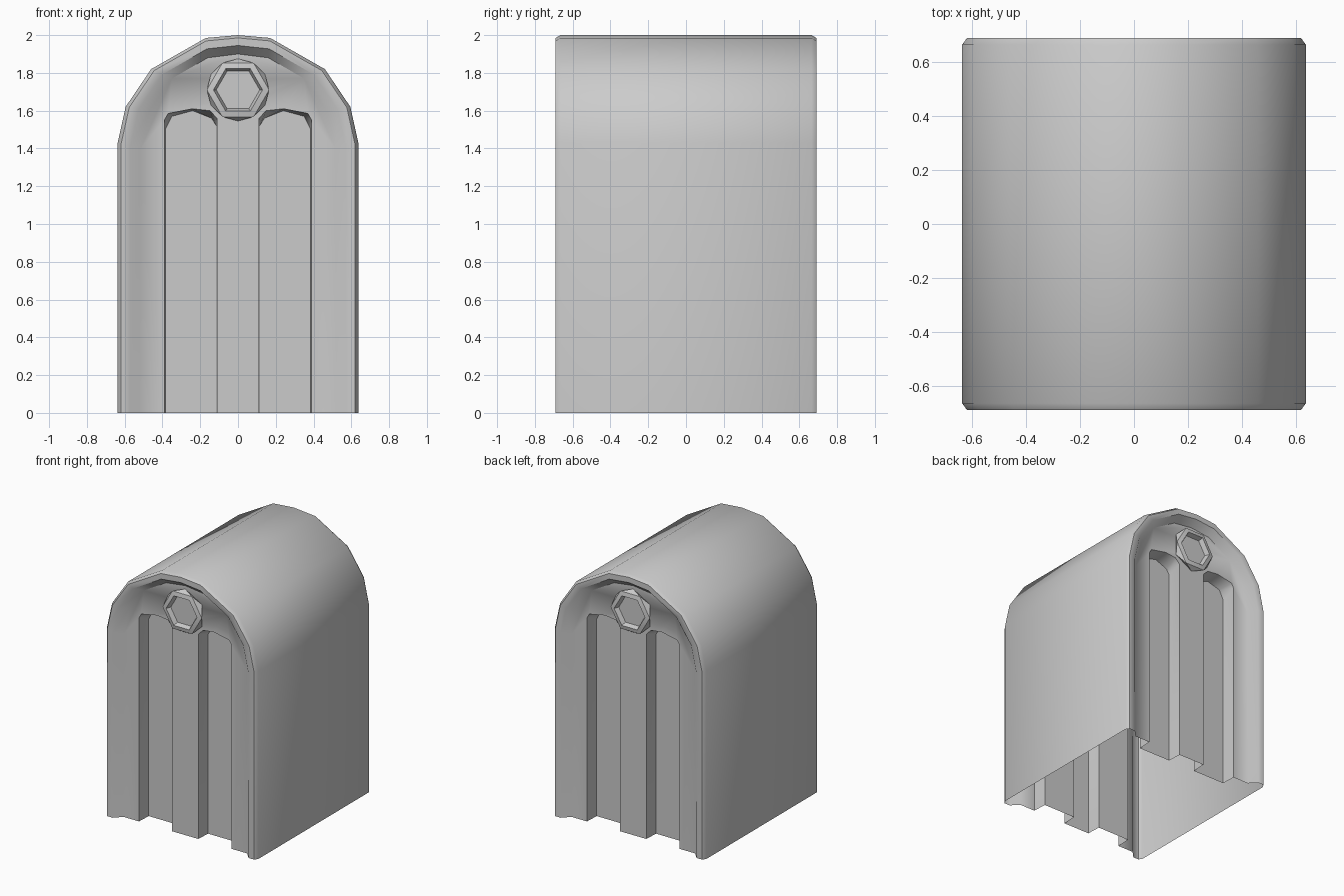
import bpy, bmesh, math

if "Cube" in bpy.data.objects:
    bpy.data.objects.remove(bpy.data.objects["Cube"])


def full(half):
    """Mirror a right-side arch (bottom to crown) into one left-to-right path."""
    return [(-x, z) for x, z in half] + [(x, z) for x, z in reversed(half[:-1])]


def finish(bm, name, angle):
    mesh = bpy.data.meshes.new(name)
    bm.to_mesh(mesh)
    bm.free()
    ob = bpy.data.objects.new(name, mesh)
    bpy.context.collection.objects.link(ob)
    mod = ob.modifiers.new("both_ends", 'MIRROR')
    mod.use_axis = (False, True, False)
    bpy.ops.object.select_all(action='DESELECT')
    ob.select_set(True)
    bpy.context.view_layer.objects.active = ob
    bpy.ops.object.modifier_apply(modifier=mod.name)
    bpy.ops.object.shade_smooth_by_angle(angle=math.radians(angle))
    return ob


def bridge(bm, a, b, closed=False):
    n = len(a)
    for i in range(n if closed else n - 1):
        j = (i + 1) % n
        bm.faces.new((a[i], a[j], b[j], b[i]))


PANEL, GROOVE = -0.635, -0.525

# Arched hood: outer sleeve, rounded rim, end panel with two grooves, open base
outer = full([(.637, 0), (.637, 1.43), (.595, 1.62), (.46, 1.82), (.17, 1.985), (0, 2)])
inner = full([(.52, 0), (.515, 1.4), (.47, 1.6), (.35, 1.77), (.16, 1.88), (0, 1.9)])
bm = bmesh.new()


def ring(t, y):
    return [bm.verts.new((a[0] + (b[0] - a[0]) * t, y, a[1] + (b[1] - a[1]) * t))
            for a, b in zip(outer, inner)]


rings = [ring(t, y) for t, y in
         [(0, 0), (0, -.665), (.15, -.69), (.55, -.69), (1, PANEL)]]
for a, b in zip(rings, rings[1:]):
    bridge(bm, a, b)

# Groove outlines, listed from the outside edge towards the centre
lip = [(.39, 0), (.39, 1.55), (.37, 1.585), (.24, 1.61), (.15, 1.6), (.11, 1.56), (.11, 0)]
floor = [(.385, 0), (.385, 1.5), (.35, 1.57), (.24, 1.6), (.14, 1.56), (.115, 1.52), (.115, 0)]


def groove(s):
    a = [bm.verts.new((s * x, PANEL, z)) for x, z in lip]
    b = [bm.verts.new((s * x, GROOVE, z)) for x, z in floor]
    bridge(bm, a, b)
    bm.faces.new(b)
    return a


right, left = groove(1), groove(-1)
bm.faces.new(rings[-1] + right + left[::-1])
bmesh.ops.recalc_face_normals(bm, faces=bm.faces)
crown = max(bm.faces, key=lambda f: f.calc_center_median().z)
if crown.normal.z < 0:
    bmesh.ops.reverse_faces(bm, faces=bm.faces)
finish(bm, "arched_hood", 50)

# Hexagonal socket boss on each end panel
bm = bmesh.new()


def hexagon(r, y, turn=0):
    return [bm.verts.new((r * math.cos(math.radians(60 * i + turn)), y,
                          1.71 + r * math.sin(math.radians(60 * i + turn))))
            for i in range(6)]


base, front = hexagon(.165, PANEL, 30), hexagon(.165, -.672)
for i in range(6):
    j = (i + 1) % 6
    bm.faces.new((base[i], front[j], front[i]))
    bm.faces.new((base[i], base[j], front[j]))
lip_in, pit = hexagon(.13, -.68), hexagon(.115, -.645)
bridge(bm, front, lip_in, True)
bridge(bm, lip_in, pit, True)
bm.faces.new(pit)
bmesh.ops.recalc_face_normals(bm, faces=bm.faces)
if min(bm.faces, key=lambda f: abs(f.calc_center_median().x)
       + abs(f.calc_center_median().z - 1.71)).normal.y > 0:
    bmesh.ops.reverse_faces(bm, faces=bm.faces)
finish(bm, "hex_boss", 20)
